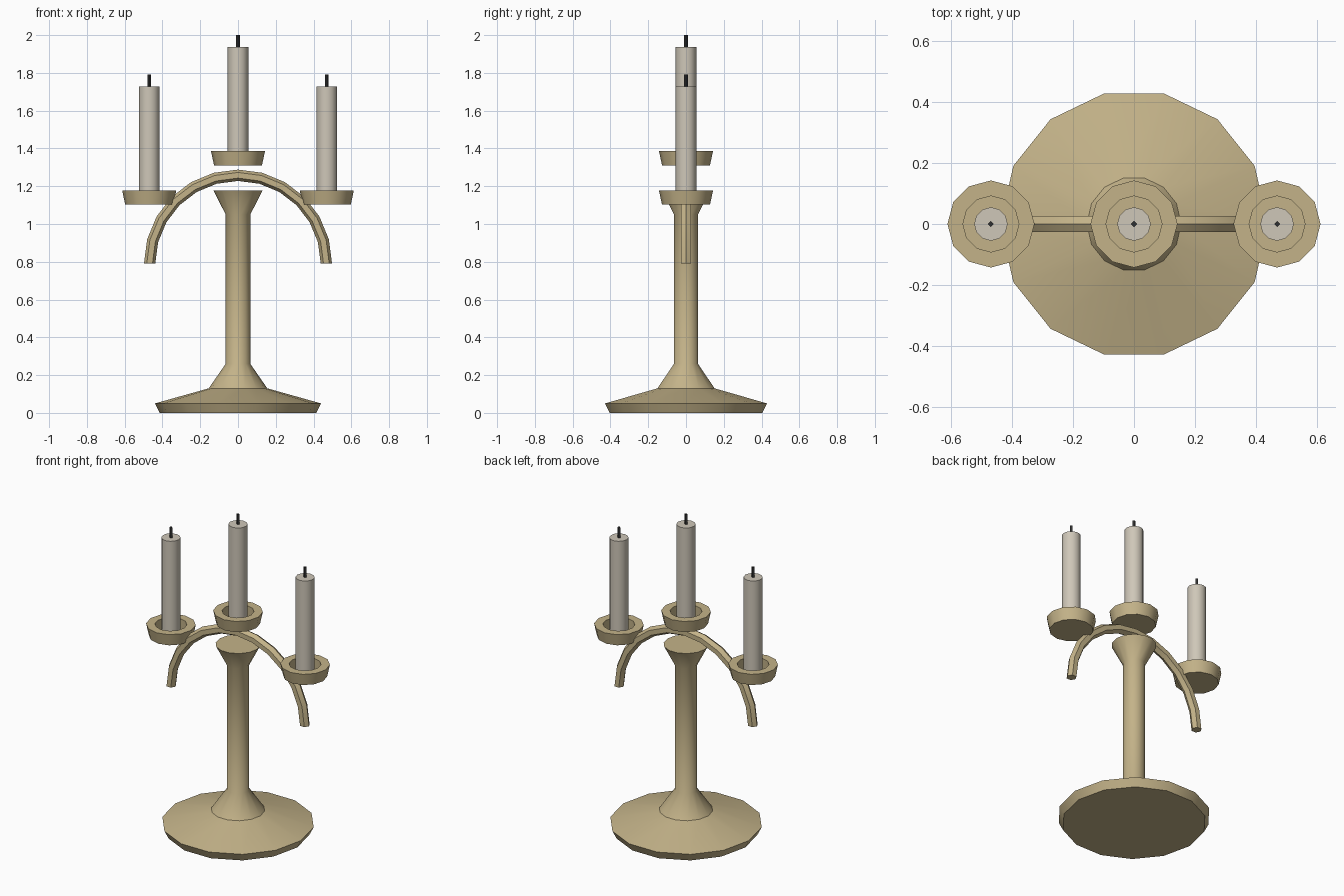
import bpy
import bmesh
from math import cos, sin, pi, radians
from mathutils import Vector

cube = bpy.data.objects.get("Cube")
if cube:
    bpy.data.objects.remove(cube, do_unlink=True)


def material(name, color):
    mat = bpy.data.materials.new(name)
    mat.use_nodes = True
    mat.diffuse_color = (*color, 1)
    mat.node_tree.nodes["Principled BSDF"].inputs["Base Color"].default_value = (*color, 1)
    return mat


BRASS = material("brass", (0.55, 0.45, 0.25))
WAX = material("wax", (0.62, 0.57, 0.48))
CHAR = material("charred_wick", (0.03, 0.03, 0.03))


def finish(name, bm, mat, location=(0, 0, 0)):
    bmesh.ops.recalc_face_normals(bm, faces=bm.faces)
    mesh = bpy.data.meshes.new(name)
    bm.to_mesh(mesh)
    bm.free()
    mesh.materials.append(mat)
    obj = bpy.data.objects.new(name, mesh)
    obj.location = location
    bpy.context.collection.objects.link(obj)
    bpy.ops.object.select_all(action="DESELECT")
    obj.select_set(True)
    bpy.context.view_layer.objects.active = obj
    bpy.ops.object.shade_smooth_by_angle(angle=radians(35))
    return obj


def skin(bm, rings):
    """Bridge successive vertex rings and cap both ends."""
    for a, b in zip(rings, rings[1:]):
        for i in range(len(a)):
            j = (i + 1) % len(a)
            bm.faces.new((a[i], a[j], b[j], b[i]))
    bm.faces.new(rings[0])
    bm.faces.new(rings[-1])


def lathe(name, profile, sides, mat, location=(0, 0, 0)):
    bm = bmesh.new()
    turns = [2 * pi * i / sides for i in range(sides)]
    skin(bm, [[bm.verts.new((r * cos(t), r * sin(t), z)) for t in turns]
              for r, z in profile])
    return finish(name, bm, mat, location)


def arched_tube(name, radius, base_z, thickness, segments, sides, mat):
    bm = bmesh.new()
    rings = []
    for s in range(segments + 1):
        a = pi * s / segments
        out = Vector((cos(a), 0, sin(a)))
        ring = []
        for i in range(sides):
            t = 2 * pi * i / sides
            p = out * (radius + thickness * cos(t))
            ring.append(bm.verts.new((p.x, thickness * sin(t), base_z + p.z)))
        rings.append(ring)
    skin(bm, rings)
    return finish(name, bm, mat)


# Foot, stem and flared top in one turned piece
lathe("stem_and_foot", [(0.415, 0), (0.44, 0.05), (0.155, 0.13), (0.065, 0.26),
                        (0.065, 1.05), (0.13, 1.177)], 14, BRASS)

# Arched arm
arched_tube("arched_arm", 0.468, 0.79, 0.03, 12, 6, BRASS)

# Drip dishes, candles and wicks
DISH = [(0.127, 0), (0.143, 0.075), (0.092, 0.075), (0.092, 0.01)]
for side, x, z, top in (("right", -0.47, 1.102, 0.625),
                        ("centre", 0, 1.311, 0.626),
                        ("left", 0.47, 1.102, 0.625)):
    spot = (x, 0, z)
    lathe(side + "_dish", DISH, 12, BRASS, spot)
    lathe(side + "_candle", [(0.055, 0.005), (0.055, top)], 12, WAX, spot)
    lathe(side + "_wick", [(0.01, top - 0.01), (0.01, top + 0.064)], 4, CHAR, spot)
